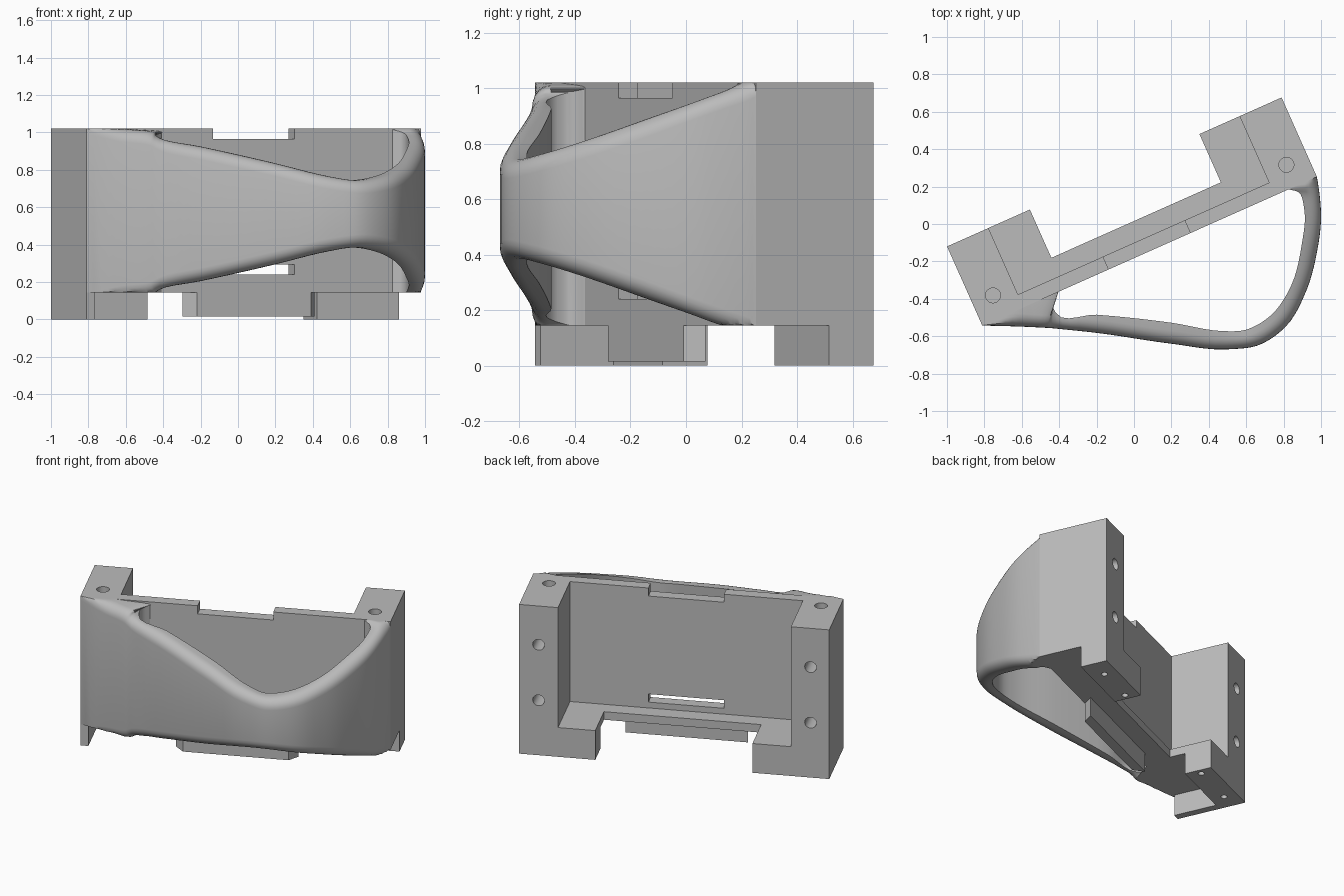
import bpy, bmesh, math
from mathutils import Matrix, Vector

cube = bpy.data.objects.get("Cube")
if cube:
    bpy.data.objects.remove(cube, do_unlink=True)

# Single material
grey = bpy.data.materials.new("plain_grey")
grey.use_nodes = True
COLOUR = (0.5, 0.5, 0.5, 1)
grey.diffuse_color = COLOUR
grey.node_tree.nodes["Principled BSDF"].inputs["Base Color"].default_value = COLOUR

# The frame sits turned about z; u runs along it and v points to its back
TURN = Matrix.Rotation(math.radians(24), 4, 'Z')
TOP, LEDGE, FRONT, BACK = 1.02, 0.145, -0.167, 0.297
LEFT, RIGHT = 0.996, -0.962


def finish(bm, name):
    bmesh.ops.recalc_face_normals(bm, faces=bm.faces)
    mesh = bpy.data.meshes.new(name)
    bm.to_mesh(mesh)
    bm.free()
    mesh.materials.append(grey)
    obj = bpy.data.objects.new(name, mesh)
    bpy.context.collection.objects.link(obj)
    return obj


def activate(obj):
    bpy.ops.object.select_all(action='DESELECT')
    obj.select_set(True)
    bpy.context.view_layer.objects.active = obj


def box(name, u, v, z):
    bm = bmesh.new()
    bmesh.ops.create_cube(bm, size=1)
    for p in bm.verts:
        p.co = Vector([lo + (c + 0.5) * (hi - lo) for c, (lo, hi) in zip(p.co, (u, v, z))])
    return finish(bm, name)


def rod(name, centre, radius, depth, along_v=False):
    bm = bmesh.new()
    place = Matrix.Translation(centre)
    if along_v:
        place = place @ Matrix.Rotation(math.pi / 2, 4, 'X')
    bmesh.ops.create_cone(bm, cap_ends=True, segments=24, radius1=radius,
                          radius2=radius, depth=depth, matrix=place)
    return finish(bm, name)


def cut(target, cutter):
    cutter.hide_render = True
    mod = target.modifiers.new("cut", 'BOOLEAN')
    mod.operation, mod.solver, mod.object = 'DIFFERENCE', 'EXACT', cutter
    activate(target)
    bpy.ops.object.modifier_apply(modifier=mod.name)
    bpy.data.objects.remove(cutter, do_unlink=True)


# Mounting frame: a block with its cavity, foot gap and underside cut away
frame = box("mounting_frame", (RIGHT, LEFT), (FRONT, BACK), (0, TOP))
cut(frame, box("cavity", (-0.72, 0.75), (-0.092, 1), (0.2, 2)))
cut(frame, box("foot_gap", (-0.477, 0.515), (0.0145, 1), (-1, 0.5)))
cut(frame, box("underside", (-0.912, 2), (-1, 0.12), (-1, LEDGE)))

# Cable notch and slot in the front wall
cut(frame, box("notch", (-0.222, 0.255), (-1, 0.1), (0.965, 2)))
cut(frame, box("slot", (-0.222, 0.255), (-1, 0.1), (0.24, 0.295)))

# Screw holes in the posts and feet
for u_post, u_feet in ((-0.844, (-0.84, -0.52)), (0.873, (0.85, 0.56))):
    cut(frame, rod("top_hole", (u_post, -0.042, TOP), 0.04, 0.5))
    for z in (0.375, 0.755):
        cut(frame, rod("back_hole", (u_post, BACK, z), 0.037, 0.4, True))
    for u in u_feet:
        cut(frame, rod("foot_hole", (u, 0.21, 0), 0.02, 0.2))
frame.data.transform(TURN)
activate(frame)
bpy.ops.object.shade_smooth_by_angle(angle=math.radians(30))

# Locating key under the front wall, with slanted ends
bm = bmesh.new()
outline = [(-0.315, FRONT), (0.352, FRONT), (0.403, -0.103), (-0.37, -0.103)]
base = bm.faces.new([bm.verts.new((u, v, 0.015)) for u, v in outline])
raised = bmesh.ops.extrude_face_region(bm, geom=[base])["geom"]
bmesh.ops.translate(bm, vec=(0, 0, 0.14),
                    verts=[g for g in raised if isinstance(g, bmesh.types.BMVert)])
bm.transform(TURN)
finish(bm, "locating_key")

# Curved guard stations: outer x, y, inner x, y, rim height
STATIONS = [
    (-.809, -.543, -.795, -.535, 1.06), (-.62, -.548, -.6, -.44, 1.02),
    (-.47, -.555, -.4, -.35, 1.0), (-.44, -.557, -.44, -.42, .985),
    (-.41, -.56, -.42, -.472, .97), (-.2, -.582, -.2, -.485, .925),
    (.2, -.64, .2, -.528, .835), (.5, -.67, .48, -.573, .765),
    (.66, -.65, .6, -.565, .745), (.81, -.55, .73, -.49, .765),
    (.92, -.36, .84, -.33, .82), (.98, -.14, .895, -.12, .895),
    (1.0, .05, .91, .08, .965), (.993, .15, .88, .17, 1.0),
    (.985, .21, .82, .19, 1.02), (.977, .253, .94, .245, 1.04)]


def blend(points, steps):
    """Smooth the stations, with tangents scaled to uneven spacing."""
    pts = [Vector(p) for p in points]
    gap = [(b - a).length for a, b in zip(pts, pts[1:])]
    slope = [(b - a) / g for a, b, g in zip(pts, pts[1:], gap)]
    tangent = [slope[0]]
    for i in range(1, len(slope)):
        tangent.append((slope[i - 1] * gap[i] + slope[i] * gap[i - 1]) / (gap[i] + gap[i - 1]))
    tangent.append(slope[-1])
    for i, g in enumerate(gap):
        for k in range(steps):
            t = k / steps
            yield (pts[i] * (1 + 2 * t) * (1 - t) ** 2 + tangent[i] * g * t * (1 - t) ** 2
                   + pts[i + 1] * t * t * (3 - 2 * t) - tangent[i + 1] * g * t * t * (1 - t))
    yield pts[-1]


def guard_ring(station, fillet=0.07, arc=6):
    """Cross-section with a square inner edge and rounded outer edges."""
    ox, oy, ix, iy, rim = station
    outer, inner = Vector((ox, oy)), Vector((ix, iy))
    width = (outer - inner).length
    radius = min(fillet, width * 0.9)
    half = [(0, rim)]
    for k in range(arc + 1):
        a = math.pi / 2 * k / arc
        half.append((1 - radius / width * (1 - math.sin(a)), rim - fillet * (1 - math.cos(a))))
    ring = half + [(s, 1.13 - z) for s, z in reversed(half)]
    return [(*inner.lerp(outer, s), min(TOP, max(LEDGE, z))) for s, z in ring]


# Curved guard: skin the cross-sections and cap both ends
bm = bmesh.new()
rings = [[bm.verts.new(p) for p in guard_ring(s)] for s in blend(STATIONS, 5)]
for a, b in zip(rings, rings[1:]):
    for i in range(len(a)):
        j = (i + 1) % len(a)
        bm.faces.new((a[i], a[j], b[j], b[i]))
bm.faces.new(rings[0])
bm.faces.new(rings[-1])
guard = finish(bm, "curved_guard")
activate(guard)
bpy.ops.object.shade_smooth_by_angle(angle=math.radians(35))
